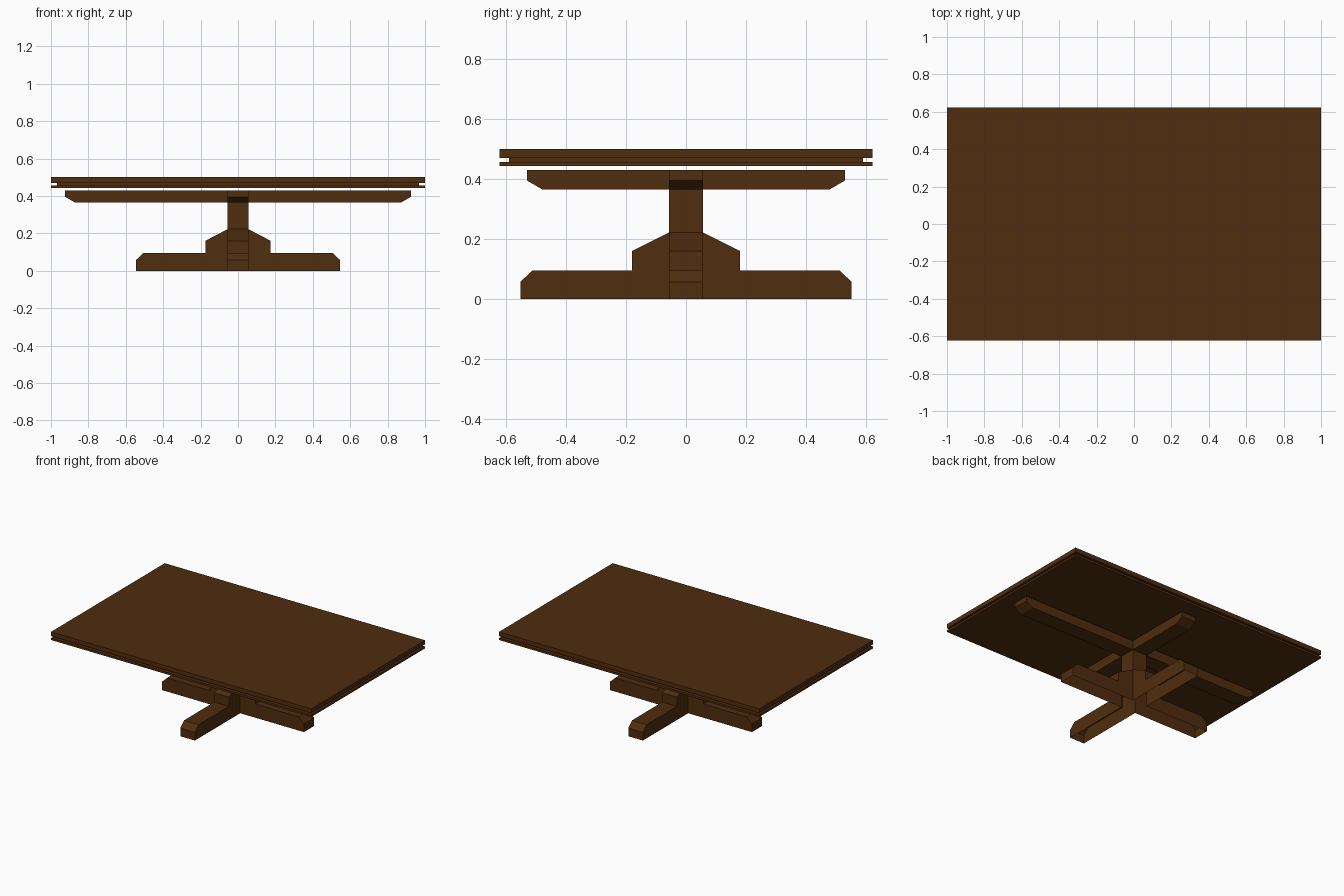
import bpy, bmesh
from math import pi
from mathutils import Matrix

cube = bpy.data.objects.get("Cube")
if cube:
    bpy.data.objects.remove(cube, do_unlink=True)

wood = bpy.data.materials.new("dark_brown_wood")
wood.use_nodes = True
colour = (0.08, 0.026, 0.0045, 1)
wood.diffuse_color = colour
bsdf = wood.node_tree.nodes["Principled BSDF"]
bsdf.inputs["Base Color"].default_value = colour
bsdf.inputs["Roughness"].default_value = 0.8

HALF = 0.056  # half thickness of the column and every arm


def finish(bm, name):
    bmesh.ops.remove_doubles(bm, verts=bm.verts, dist=0.0001)
    bmesh.ops.recalc_face_normals(bm, faces=bm.faces)
    mesh = bpy.data.meshes.new(name)
    bm.to_mesh(mesh)
    bm.free()
    mesh.materials.append(wood)
    obj = bpy.data.objects.new(name, mesh)
    bpy.context.scene.collection.objects.link(obj)


def add_arm(bm, profile, turn, open_bottom):
    """Extrude an (outward, z) profile sideways; its inner end stays open."""
    spin = Matrix.Rotation(turn * pi / 2, 3, "Z")
    sides = [[bm.verts.new(spin @ Matrix.Translation((r, s, z)).translation)
              for r, z in profile] for s in (-HALF, HALF)]
    for side in sides:
        bm.faces.new(side)
    a, b = sides
    for i in range(1 if open_bottom else 0, len(profile) - 1):
        bm.faces.new((a[i], a[i + 1], b[i + 1], b[i]))


def square(bm, z):
    return [bm.verts.new((x * HALF, y * HALF, z))
            for x, y in ((-1, -1), (1, -1), (1, 1), (-1, 1))]


def slab(name, x, y, z0, z1):
    bm = bmesh.new()
    bmesh.ops.create_cube(bm, size=1)
    bmesh.ops.scale(bm, verts=bm.verts, vec=(2 * x, 2 * y, z1 - z0))
    bmesh.ops.translate(bm, verts=bm.verts, vec=(0, 0, (z0 + z1) / 2))
    finish(bm, name)


# Table top: two boards with a recessed core between them
slab("top_board", 1.0, 0.624, 0.47, 0.50)
slab("recessed_core", 0.968, 0.592, 0.457, 0.47)
slab("lower_board", 1.0, 0.624, 0.443, 0.457)

# Pedestal: hollow column with four stepped, chamfered feet
pedestal = bmesh.new()
for turn in range(4):
    end, step = ((0.546, 0.175), (0.553, 0.18))[turn % 2]
    add_arm(pedestal, [(HALF, 0), (end, 0), (end, 0.057), (end - 0.04, 0.095),
                       (step, 0.095), (step, 0.16), (HALF, 0.222)], turn, True)
low, high = square(pedestal, 0.222), square(pedestal, 0.365)
for i in range(4):
    j = (i + 1) % 4
    pedestal.faces.new((low[i], low[j], high[j], high[i]))
finish(pedestal, "pedestal")

# Crossed support beams under the top, bevelled at the lower ends
beams = bmesh.new()
for turn in range(4):
    end = (0.924, 0.531)[turn % 2]
    add_arm(beams, [(HALF, 0.365), (end - 0.052, 0.365), (end, 0.395),
                    (end, 0.43), (HALF, 0.43)], turn, False)
for z in (0.365, 0.43):
    beams.faces.new(square(beams, z))
finish(beams, "support_beams")
